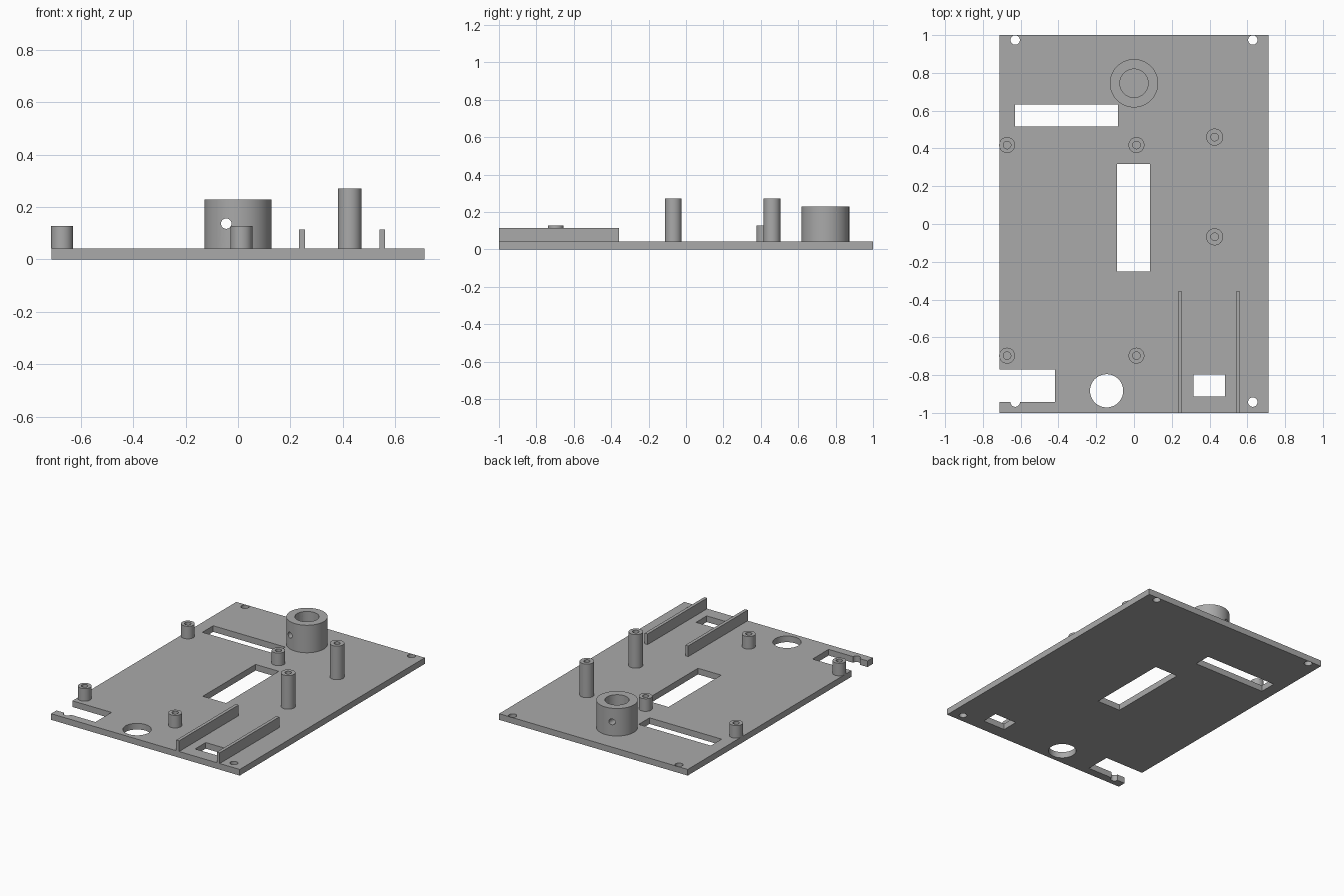
import bpy, bmesh, math
from mathutils import Matrix, Vector

if "Cube" in bpy.data.objects:
    bpy.data.objects.remove(bpy.data.objects["Cube"], do_unlink=True)

grey = bpy.data.materials.new("plain grey")
grey.use_nodes = True
colour = (0.4, 0.4, 0.4, 1)
grey.diffuse_color = colour
grey.node_tree.nodes["Principled BSDF"].inputs["Base Color"].default_value = colour

THICK = 0.042   # base plate thickness


def finish(name, bm):
    bmesh.ops.recalc_face_normals(bm, faces=bm.faces)
    mesh = bpy.data.meshes.new(name)
    bm.to_mesh(mesh)
    bm.free()
    mesh.materials.append(grey)
    obj = bpy.data.objects.new(name, mesh)
    bpy.context.collection.objects.link(obj)
    return obj


def box(name, x0, x1, y0, y1, z0, z1):
    bm = bmesh.new()
    size = Matrix.Diagonal((x1 - x0, y1 - y0, z1 - z0, 1))
    centre = Matrix.Translation(((x0 + x1) / 2, (y0 + y1) / 2, (z0 + z1) / 2))
    bmesh.ops.create_cube(bm, size=1, matrix=centre @ size)
    return finish(name, bm)


def rod(name, centre, radius, length, turn=0):
    bm = bmesh.new()
    matrix = Matrix.Translation(centre) @ Matrix.Rotation(turn, 4, "X")
    bmesh.ops.create_cone(bm, cap_ends=True, segments=48, radius1=radius,
                          radius2=radius, depth=length, matrix=matrix)
    return finish(name, bm)


def tube(name, x, y, outer, inner, top):
    """Hollow standoff on the plate, spun from a rectangular section."""
    bm = bmesh.new()
    section = [(inner, THICK), (outer, THICK), (outer, top), (inner, top)]
    verts = [bm.verts.new((x + r, y, z)) for r, z in section]
    edges = [bm.edges.new((verts[i], verts[(i + 1) % 4])) for i in range(4)]
    bmesh.ops.spin(bm, geom=verts + edges, cent=(x, y, 0), axis=(0, 0, 1),
                   angle=math.tau, steps=48, use_merge=True)
    bmesh.ops.remove_doubles(bm, verts=bm.verts, dist=1e-5)
    return finish(name, bm)


def activate(obj):
    bpy.ops.object.select_all(action="DESELECT")
    obj.select_set(True)
    bpy.context.view_layer.objects.active = obj


def cut(obj, cutter):
    cutter.hide_render = True
    mod = obj.modifiers.new("cut", "BOOLEAN")
    mod.operation, mod.solver, mod.object = "DIFFERENCE", "EXACT", cutter
    activate(obj)
    bpy.ops.object.modifier_apply(modifier=mod.name)
    bpy.data.objects.remove(cutter, do_unlink=True)


def smooth(obj):
    activate(obj)
    bpy.ops.object.shade_smooth_by_angle(angle=math.radians(30))


# Base plate with rectangular slots and the open side notch
plate = box("base_plate", -0.713, 0.713, -1, 1, 0, THICK)
slots = [(-0.63, -0.085, 0.515, 0.632), (-0.09, 0.086, -0.252, 0.318),
         (0.314, 0.482, -0.912, -0.797), (-0.8, -0.418, -0.943, -0.77)]
for slot in slots:
    cut(plate, box("slot_cutter", *slot, -0.1, 0.1))

# Round opening and corner screw holes
holes = [(-0.145, -0.883, 0.088)]
holes += [(x, y, 0.025) for x in (-0.629, 0.629) for y in (-0.943, 0.974)]
for x, y, radius in holes:
    cut(plate, rod("hole_cutter", (x, y, 0), radius, 0.2))
smooth(plate)

# Large collar with a cross hole running front to back
collar = tube("collar", 0, 0.745, 0.128, 0.075, 0.23)
cut(collar, rod("cross_hole_cutter", (-0.045, 0.745, 0.137), 0.02, 0.5, math.pi / 2))
smooth(collar)

# Short and tall standoffs
for x in (-0.672, 0.013):
    for y in (-0.697, 0.418):
        smooth(tube("short_standoff", x, y, 0.042, 0.02, 0.128))
for y in (-0.068, 0.46):
    smooth(tube("tall_standoff", 0.427, y, 0.045, 0.02, 0.272))

# Pair of guide rails
for x in (0.244, 0.551):
    box("guide_rail", x - 0.011, x + 0.011, -1, -0.357, THICK, 0.115)
